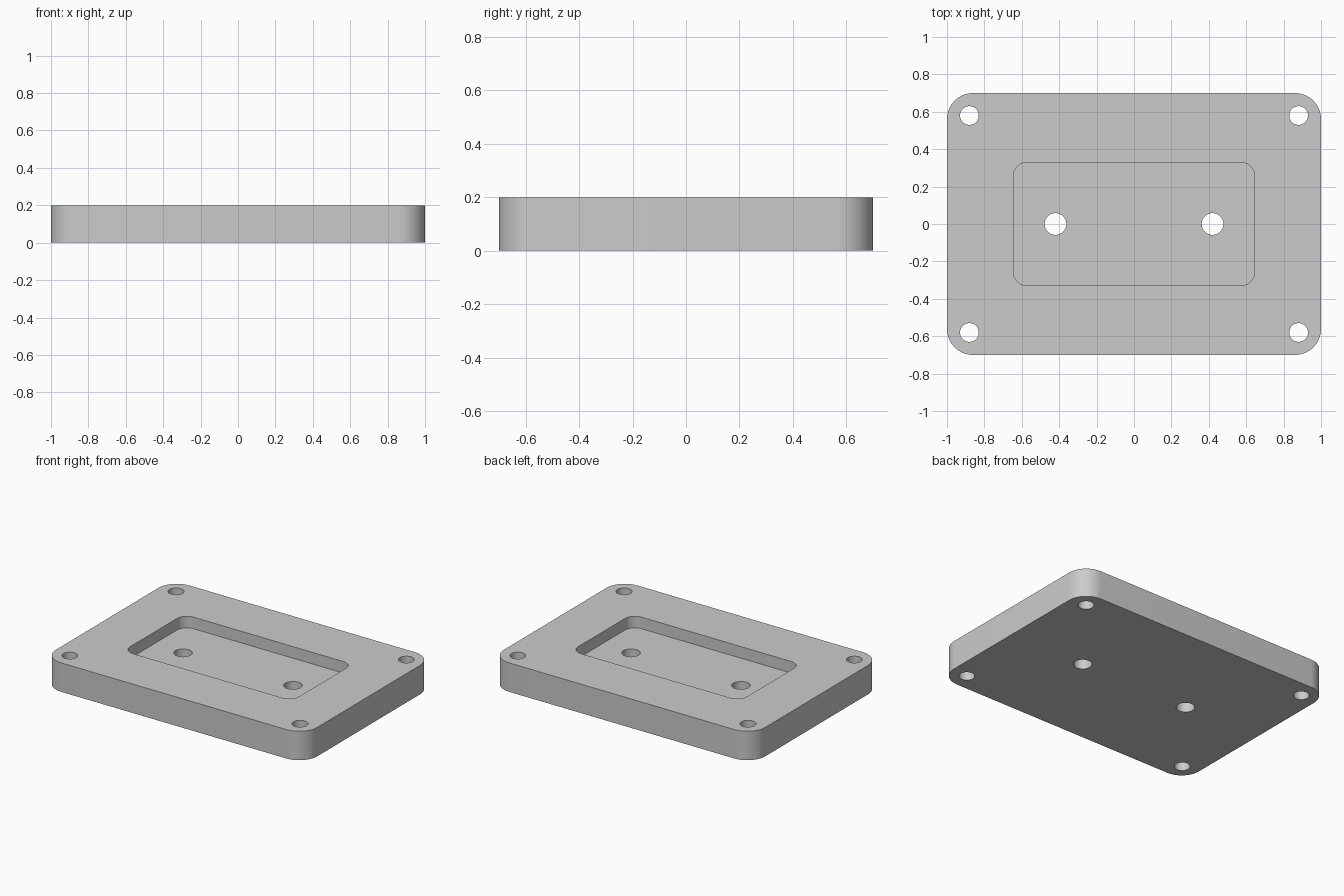
import bpy
import bmesh
from math import cos, sin, pi, radians

if "Cube" in bpy.data.objects:
    bpy.data.objects.remove(bpy.data.objects["Cube"], do_unlink=True)

THICKNESS = 0.2
POCKET_FLOOR = 0.12
SEGMENTS = 16  # per quarter turn

grey = bpy.data.materials.new("plain grey")
grey.use_nodes = True
colour = (0.6, 0.6, 0.6, 1)
grey.diffuse_color = colour
grey.node_tree.nodes["Principled BSDF"].inputs["Base Color"].default_value = colour


def rounded_prism(name, half_x, half_y, radius, bottom, top, centre=(0, 0)):
    """Upright prism with rounded corners; a cylinder if the halves equal the radius."""
    outline = []
    for quarter, (sx, sy) in enumerate([(1, 1), (-1, 1), (-1, -1), (1, -1)]):
        for i in range(SEGMENTS + 1):
            angle = (quarter + i / SEGMENTS) * pi / 2
            outline.append((centre[0] + sx * (half_x - radius) + radius * cos(angle),
                            centre[1] + sy * (half_y - radius) + radius * sin(angle)))
    bm = bmesh.new()
    base = bm.faces.new([bm.verts.new((x, y, bottom)) for x, y in outline])
    raised = bmesh.ops.extrude_face_region(bm, geom=[base], use_keep_orig=True)["geom"]
    bmesh.ops.translate(bm, vec=(0, 0, top - bottom),
                        verts=[v for v in raised if isinstance(v, bmesh.types.BMVert)])
    bmesh.ops.remove_doubles(bm, verts=bm.verts, dist=0.0001)
    bmesh.ops.recalc_face_normals(bm, faces=bm.faces)
    mesh = bpy.data.meshes.new(name)
    bm.to_mesh(mesh)
    bm.free()
    mesh.materials.append(grey)
    obj = bpy.data.objects.new(name, mesh)
    bpy.context.collection.objects.link(obj)
    return obj


# Plate with rounded corners
plate = rounded_prism("base_plate", 1.0, 0.7, 0.14, 0, THICKNESS)

# Pocket, then corner holes and the two holes through the pocket floor
cutters = [rounded_prism("pocket_cutter", 0.645, 0.33, 0.075, POCKET_FLOOR, THICKNESS + 0.1)]
holes = [(sx * 0.88, sy * 0.58, 0.05) for sx in (-1, 1) for sy in (-1, 1)]
holes += [(sx * 0.42, 0, 0.058) for sx in (-1, 1)]
for x, y, r in holes:
    cutters.append(rounded_prism("hole_cutter", r, r, r, -0.1, THICKNESS + 0.1, (x, y)))

bpy.ops.object.select_all(action="DESELECT")
bpy.context.view_layer.objects.active = plate
plate.select_set(True)
for cutter in cutters:
    cutter.hide_render = True
    cut = plate.modifiers.new(cutter.name, "BOOLEAN")
    cut.operation = "DIFFERENCE"
    cut.solver = "EXACT"
    cut.object = cutter
    bpy.ops.object.modifier_apply(modifier=cut.name)
    bpy.data.objects.remove(cutter, do_unlink=True)

# Smooth rounded walls, crisp rims
bpy.ops.object.shade_smooth_by_angle(angle=radians(30))
